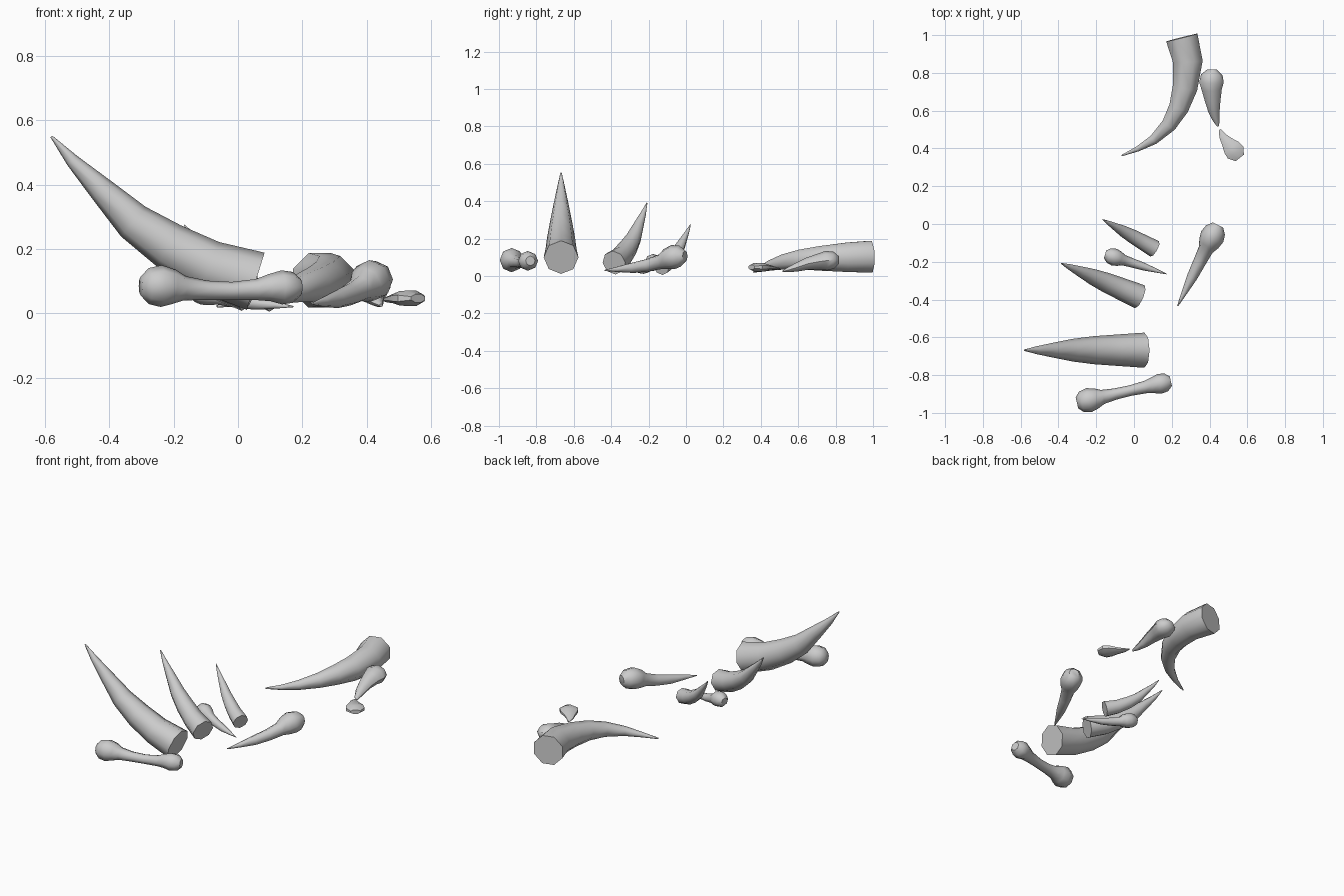
import bpy, bmesh, math
from mathutils import Vector, Matrix

cube = bpy.data.objects.get("Cube")
if cube:
    bpy.data.objects.remove(cube, do_unlink=True)

# Single bone colour
bone = bpy.data.materials.new("bone_grey")
bone.use_nodes = True
colour = (0.6, 0.6, 0.6, 1)
bone.diffuse_color = colour
bone.node_tree.nodes["Principled BSDF"].inputs["Base Color"].default_value = colour


def loft(name, path, turn=0.0, flat=1.0, smooth=50, sides=8):
    """Sweep a polygon along (x, y, z, radius) points and cap both ends."""
    bm = bmesh.new()
    pts = [Vector(p[:3]) for p in path]
    rings = []
    for i, p in enumerate(pts):
        t = (pts[min(i + 1, len(pts) - 1)] - pts[max(i - 1, 0)]).normalized()
        side = t.cross(Vector((0, 0, 1))).normalized()
        up = side.cross(t)
        ring = []
        for k in range(sides):
            a = math.tau * k / sides + turn
            ring.append(bm.verts.new(p + path[i][3] * (side * math.cos(a) + up * math.sin(a) * flat)))
        rings.append(ring)
    for a, b in zip(rings, rings[1:]):
        for k in range(sides):
            j = (k + 1) % sides
            bm.faces.new((a[k], a[j], b[j], b[k]))
    bm.faces.new(rings[0])
    bm.faces.new(rings[-1])
    bmesh.ops.recalc_face_normals(bm, faces=bm.faces[:])
    mesh = bpy.data.meshes.new(name)
    bm.to_mesh(mesh)
    bm.free()
    mesh.materials.append(bone)
    obj = bpy.data.objects.new(name, mesh)
    bpy.context.collection.objects.link(obj)
    bpy.ops.object.select_all(action='DESELECT')
    obj.select_set(True)
    bpy.context.view_layer.objects.active = obj
    bpy.ops.object.shade_smooth_by_angle(angle=math.radians(smooth))
    return obj


def placed(profile, x, y, angle, scale):
    """Turn a (length, height, radius) profile into a path on the ground."""
    c, s = math.cos(angle) * scale, math.sin(angle) * scale
    return [(x + l * c, y + l * s, h * scale, r * scale) for l, h, r in profile]


# Upturned tusks: one shape at three sizes
TUSK = [(0, .10, .093), (.145, .145, .083), (.27, .21, .074), (.38, .285, .06),
        (.48, .385, .04), (.57, .475, .021), (.635, .55, .004)]
for name, x, y, angle, scale in (
        ("large_tusk", .055, -.668, 180, 1),
        ("medium_tusk", .03, -.385, 157, .71),
        ("small_tusk", .11, -.132, 150.6, .5)):
    loft(name, placed(TUSK, x, y, math.radians(angle), scale))

# Tusk lying on its side
loft("lying_tusk", [(.253, .987, .103, .092), (.285, .86, .1, .085), (.27, .72, .094, .071),
                    (.237, .615, .088, .057), (.185, .525, .075, .043), (.105, .447, .055, .028),
                    (.02, .398, .036, .015), (-.065, .362, .022, .004)], turn=math.pi / 8)

# Broken bones: knob at one end, splintered point at the other
SHARD = [(0, .106, .03), (.03, .106, .056), (.07, .102, .065), (.11, .09, .056), (.145, .077, .04),
         (.22, .058, .034), (.31, .044, .028), (.4, .036, .015), (.48, .03, .003)]
for name, x, y, angle, scale in (
        ("long_bone_shard", .445, -.005, 243.5, 1),
        ("short_bone_shard", -.153, -.16, -17.8, .71)):
    loft(name, placed(SHARD, x, y, math.radians(angle), scale), smooth=40 + 10)

# Stubby shard beside the lying tusk
loft("stubby_bone_shard", [(.413, .818, .085, .025), (.412, .79, .085, .057), (.41, .75, .082, .065),
                           (.412, .71, .077, .053), (.417, .65, .066, .041), (.424, .595, .048, .03),
                           (.435, .55, .034, .018), (.445, .518, .025, .006)], flat=.8)

# Flat chip lying on the ground
loft("bone_chip", [(.455, .5, .04, .006), (.468, .468, .043, .02), (.492, .435, .046, .034),
                   (.517, .405, .047, .052), (.538, .378, .047, .056), (.56, .35, .047, .03)],
     turn=math.pi / 8, flat=.46, smooth=30)

# Whole bone with a knob at each end
WHOLE = [(0, .085, .03), (.025, .085, .056), (.065, .085, .065), (.105, .083, .054), (.14, .078, .038),
         (.21, .072, .03), (.29, .07, .028), (.37, .074, .033), (.41, .08, .042), (.45, .081, .053),
         (.485, .081, .048), (.51, .081, .026)]
loft("whole_bone", placed(WHOLE, -.302, -.947, math.radians(13), 1))
